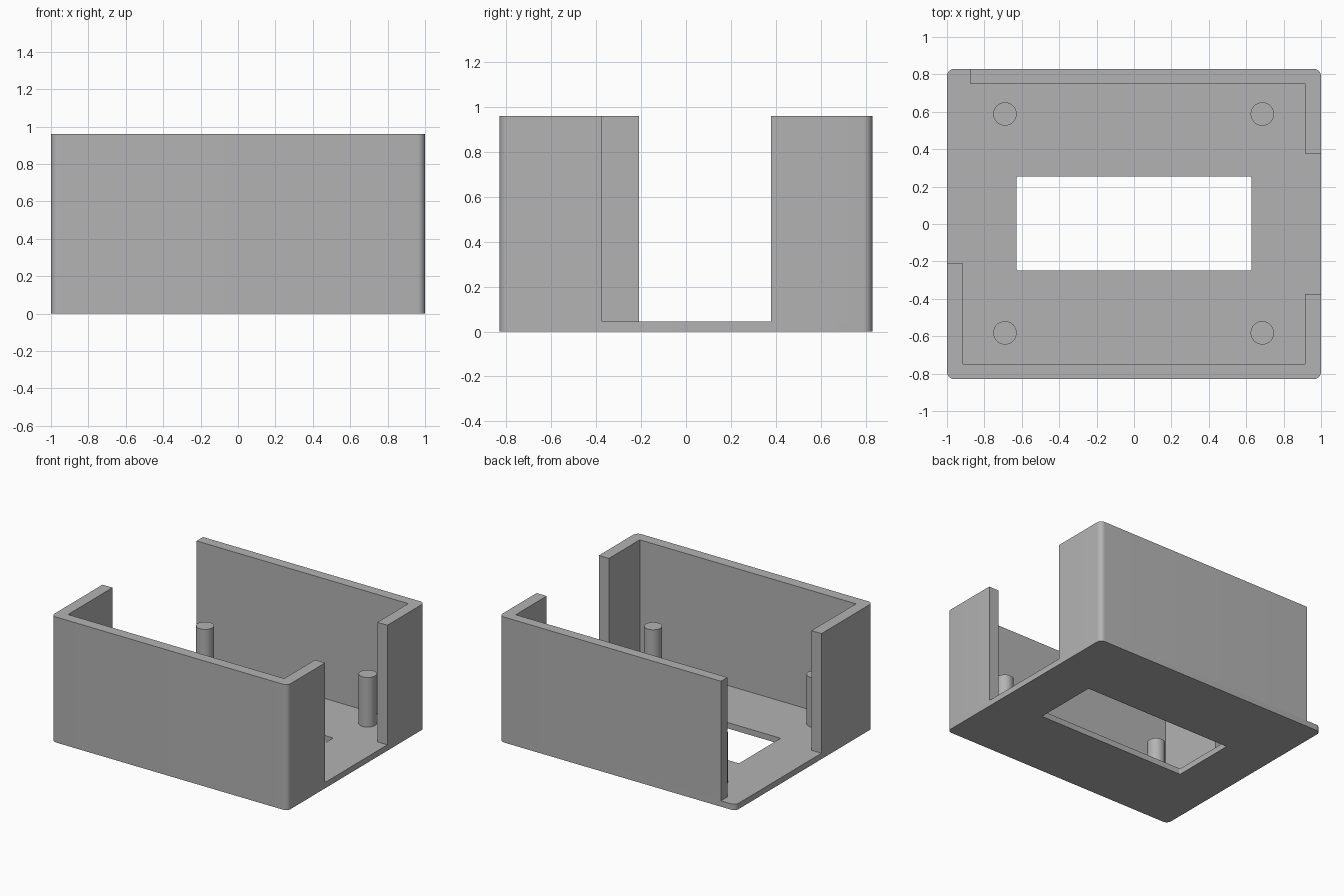
import bpy
import bmesh
from math import cos, sin, pi

if "Cube" in bpy.data.objects:
    bpy.data.objects.remove(bpy.data.objects["Cube"], do_unlink=True)

# Overall sizes
HX, HY, HEIGHT, FLOOR = 1.0, 0.83, 0.96, 0.045
INX, IN_FRONT, IN_BACK = 0.915, -0.748, 0.752
RADIUS = 0.04

# Single plastic colour
grey = bpy.data.materials.new("grey_plastic")
grey.use_nodes = True
colour = (0.45, 0.45, 0.45, 1)
grey.diffuse_color = colour
grey.node_tree.nodes["Principled BSDF"].inputs["Base Color"].default_value = colour


def corner(x, y, sx, sy, r=RADIUS, steps=8):
    """Rounded corner, counter-clockwise, for the quadrant (sx, sy)."""
    start = {(1, 1): 0, (-1, 1): 1, (-1, -1): 2, (1, -1): 3}[sx, sy] * pi / 2
    angles = [start + pi / 2 * i / steps for i in range(steps + 1)]
    return [(x - sx * r + r * cos(a), y - sy * r + r * sin(a)) for a in angles]


def finish(name, bm):
    bmesh.ops.recalc_face_normals(bm, faces=bm.faces)
    mesh = bpy.data.meshes.new(name)
    bm.to_mesh(mesh)
    bm.free()
    obj = bpy.data.objects.new(name, mesh)
    bpy.context.collection.objects.link(obj)
    mesh.materials.append(grey)
    bpy.ops.object.select_all(action="DESELECT")
    obj.select_set(True)
    bpy.context.view_layer.objects.active = obj
    bpy.ops.object.shade_smooth_by_angle(angle=pi / 6)
    return obj


def prism(name, outline, z0, z1):
    bm = bmesh.new()
    face = bm.faces.new([bm.verts.new((x, y, z0)) for x, y in outline])
    top = bmesh.ops.extrude_face_region(bm, geom=[face])["geom"]
    verts = [v for v in top if isinstance(v, bmesh.types.BMVert)]
    bmesh.ops.translate(bm, verts=verts, vec=(0, 0, z1 - z0))
    return finish(name, bm)


# Floor plate: rounded rectangle with a rectangular window
quadrants = [(1, 1), (-1, 1), (-1, -1), (1, -1)]
outer, inner = [], []
for sx, sy in quadrants:
    outer += corner(sx * HX, sy * HY, sx, sy)
    inner += corner(sx * 0.627, sy * 0.252 + 0.003, sx, sy, r=0.008)
bm = bmesh.new()
loops = [[bm.verts.new((x, y, z)) for x, y in ring]
         for ring, z in ((outer, 0), (outer, FLOOR), (inner, FLOOR), (inner, 0))]
count = len(outer)
for k in range(4):
    a, b = loops[k], loops[(k + 1) % 4]
    for i in range(count):
        j = (i + 1) % count
        bm.faces.new((a[i], a[j], b[j], b[i]))
finish("floor_plate", bm)

# Front wall with a return at each end
front = [(-HX, -0.21)] + corner(-HX, -HY, -1, -1) + corner(HX, -HY, 1, -1)
front += [(HX, -0.375), (INX, -0.375), (INX, IN_FRONT), (-INX, IN_FRONT), (-INX, -0.21)]
prism("front_wall", front, FLOOR, HEIGHT)

# Back wall with one return, stopping short of the open corner
back = [(HX, 0.378)] + corner(HX, HY, 1, 1)
back += [(-0.877, HY), (-0.877, IN_BACK), (INX, IN_BACK), (INX, 0.378)]
prism("back_wall", back, FLOOR, HEIGHT)

# Four round mounting posts
for sx, sy in quadrants:
    cx, cy = sx * 0.688 - 0.002, sy * 0.585 + 0.003
    circle = [(cx + 0.0625 * cos(2 * pi * i / 40), cy + 0.0625 * sin(2 * pi * i / 40))
              for i in range(40)]
    side = ("back" if sy > 0 else "front") + ("_left" if sx > 0 else "_right")
    prism(side + "_post", circle, FLOOR, 0.425)
